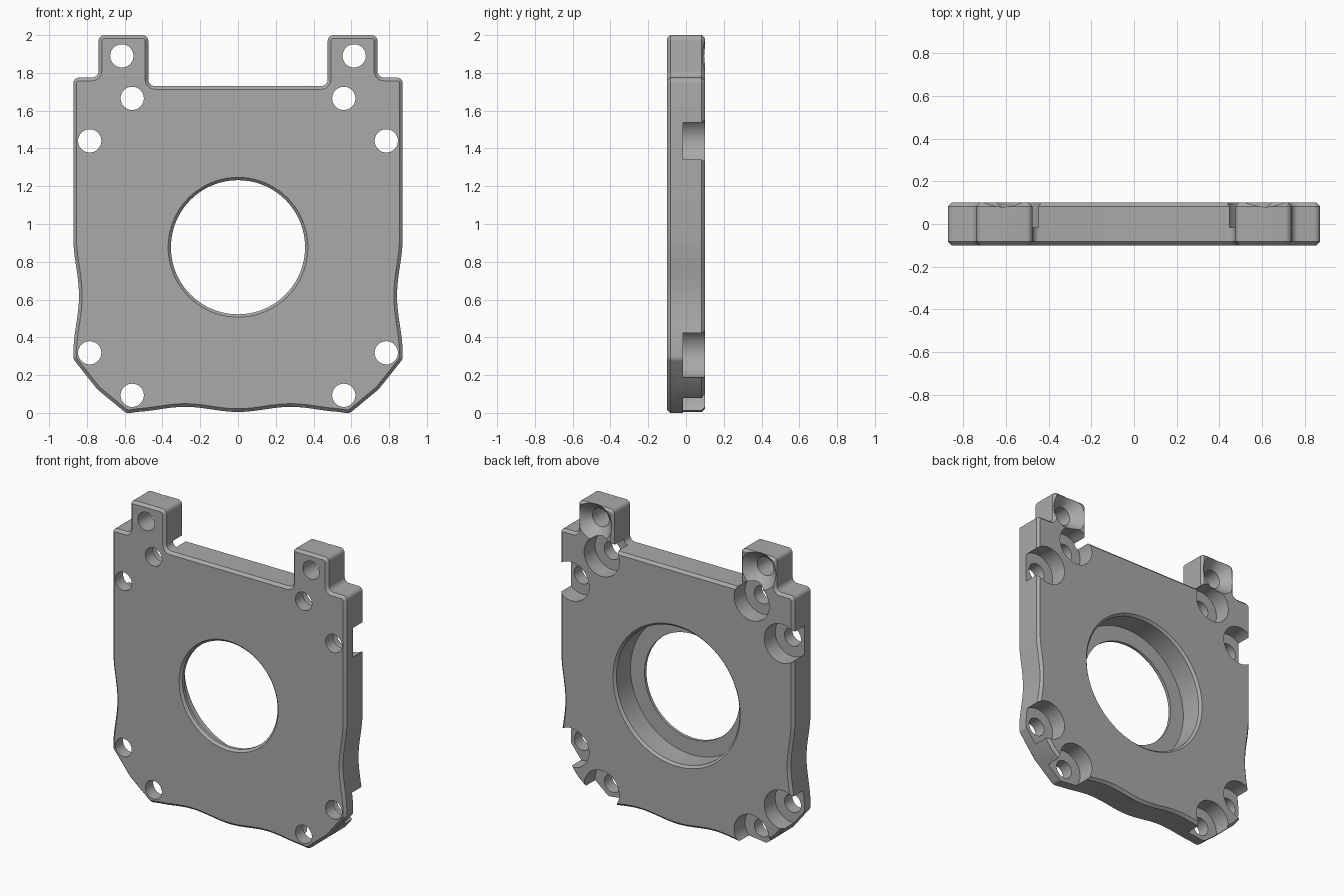
import bpy, bmesh, math
from mathutils import Vector

if "Cube" in bpy.data.objects:
    bpy.data.objects.remove(bpy.data.objects["Cube"])

HALF = 0.1        # half thickness of the plate
CHAMFER = 0.017


def rounded(points):
    """Round each (x, z, radius) corner of an open path; radius 0 keeps the point."""
    out = []
    for i, (x, z, r) in enumerate(points):
        p = Vector((x, z))
        if r == 0:
            out.append(p)
            continue
        a = (Vector(points[i - 1][:2]) - p).normalized()
        b = (Vector(points[i + 1][:2]) - p).normalized()
        half = math.acos(a.dot(b)) / 2
        axis = -(a + b).normalized()
        across = (a - b).normalized()
        centre = p - axis * r / math.sin(half)
        sweep = math.pi / 2 - half
        for k in range(7):
            t = sweep * (1 - k / 3)
            out.append(centre + r * (axis * math.cos(t) + across * math.sin(t)))
    return out


def inset(points, d):
    """Offset a closed clockwise outline inwards by d."""
    out = []
    for i, p in enumerate(points):
        u = (p - points[i - 1]).normalized()
        v = (points[(i + 1) % len(points)] - p).normalized()
        n = Vector((u.y + v.y, -u.x - v.x)).normalized()
        out.append(p + n * d / n.dot(Vector((u.y, -u.x))))
    return out


def loft(name, rings):
    """Make a closed solid through equal rings of 3D points."""
    bm = bmesh.new()
    loops = [[bm.verts.new(p) for p in ring] for ring in rings]
    for lo, hi in zip(loops, loops[1:]):
        for k in range(len(lo)):
            bm.faces.new((lo[k - 1], lo[k], hi[k], hi[k - 1]))
    bm.faces.new(loops[0])
    bm.faces.new(loops[-1])
    bmesh.ops.recalc_face_normals(bm, faces=bm.faces)
    me = bpy.data.meshes.new(name)
    bm.to_mesh(me)
    bm.free()
    ob = bpy.data.objects.new(name, me)
    bpy.context.collection.objects.link(ob)
    return ob


def wave(t):
    return (1 - math.cos(2 * math.pi * t)) / 2


# Half outline on the +x side, from the top middle to the bottom middle
path = [(0, 1.73, 0), (0.475, 1.73, 0.035), (0.475, 2.0, 0.03), (0.738, 2.0, 0.03),
        (0.738, 1.775, 0.035), (0.872, 1.775, 0.03)]
path += [(0.872 - 0.03 * wave(t / 16), 0.93 - 0.62 * t / 16, 0) for t in range(16)]
path += [(0.872, 0.285, 0.04), (0.745, 0.125, 0), (0.59, -0.003, 0.04)]
path += [(0.56 * (1 - t / 16), 0.005 + 0.027 * wave(t / 16), 0) for t in range(1, 17)]
side = rounded(path)
outline = side + [Vector((-p.x, p.y)) for p in reversed(side[1:-1])]
inner = inset(outline, CHAMFER)

# Plate body with chamfered front and back rims
plate = loft("mounting_plate", [
    [(p.x, y, p.y) for p in ring]
    for ring, y in ((inner, -HALF), (outline, CHAMFER - HALF),
                    (outline, HALF - CHAMFER), (inner, HALF))])
bpy.context.view_layer.objects.active = plate
plate.select_set(True)


def cut_round(x, z, profile, sides):
    """Cut a turned shape, given as (radius, y) from front to back, along y."""
    angles = [2 * math.pi * k / sides for k in range(sides)]
    cutter = loft("hole_cutter", [
        [(x + r * math.cos(a), y, z + r * math.sin(a)) for a in angles] for r, y in profile])
    cutter.hide_render = True
    mod = plate.modifiers.new("hole", "BOOLEAN")
    mod.operation = "DIFFERENCE"
    mod.solver = "EXACT"
    mod.object = cutter
    bpy.ops.object.modifier_apply(modifier=mod.name)
    bpy.data.objects.remove(cutter)


# Central bore with a stepped recess at the back
cut_round(0, 0.877, [(0.39, -0.12), (0.37, -HALF), (0.355, -0.085), (0.355, -0.065),
                     (0.46, -0.065), (0.46, 0.085), (0.475, HALF), (0.495, 0.12)], 96)

# Screw holes: counterbored around the plate, countersunk on the ears
counterbore = [(0.0615, -0.15), (0.0615, -0.017), (0.131, -0.017), (0.131, 0.15)]
countersink = [(0.0615, -0.15), (0.0615, 0.031), (0.13, HALF), (0.15, 0.12)]
for s in (-1, 1):
    for x, z in ((0.56, 1.665), (0.785, 1.44), (0.785, 0.318), (0.56, 0.093)):
        cut_round(s * x, z, counterbore, 40)
    cut_round(s * 0.615, 1.89, countersink, 40)

# Single grey finish
grey = bpy.data.materials.new("grey_metal")
grey.use_nodes = True
colour = (0.4, 0.4, 0.4, 1)
grey.diffuse_color = colour
grey.node_tree.nodes["Principled BSDF"].inputs["Base Color"].default_value = colour
plate.data.materials.clear()
plate.data.materials.append(grey)
for poly in plate.data.polygons:
    poly.material_index = 0
bpy.ops.object.shade_smooth_by_angle(angle=math.radians(25))
